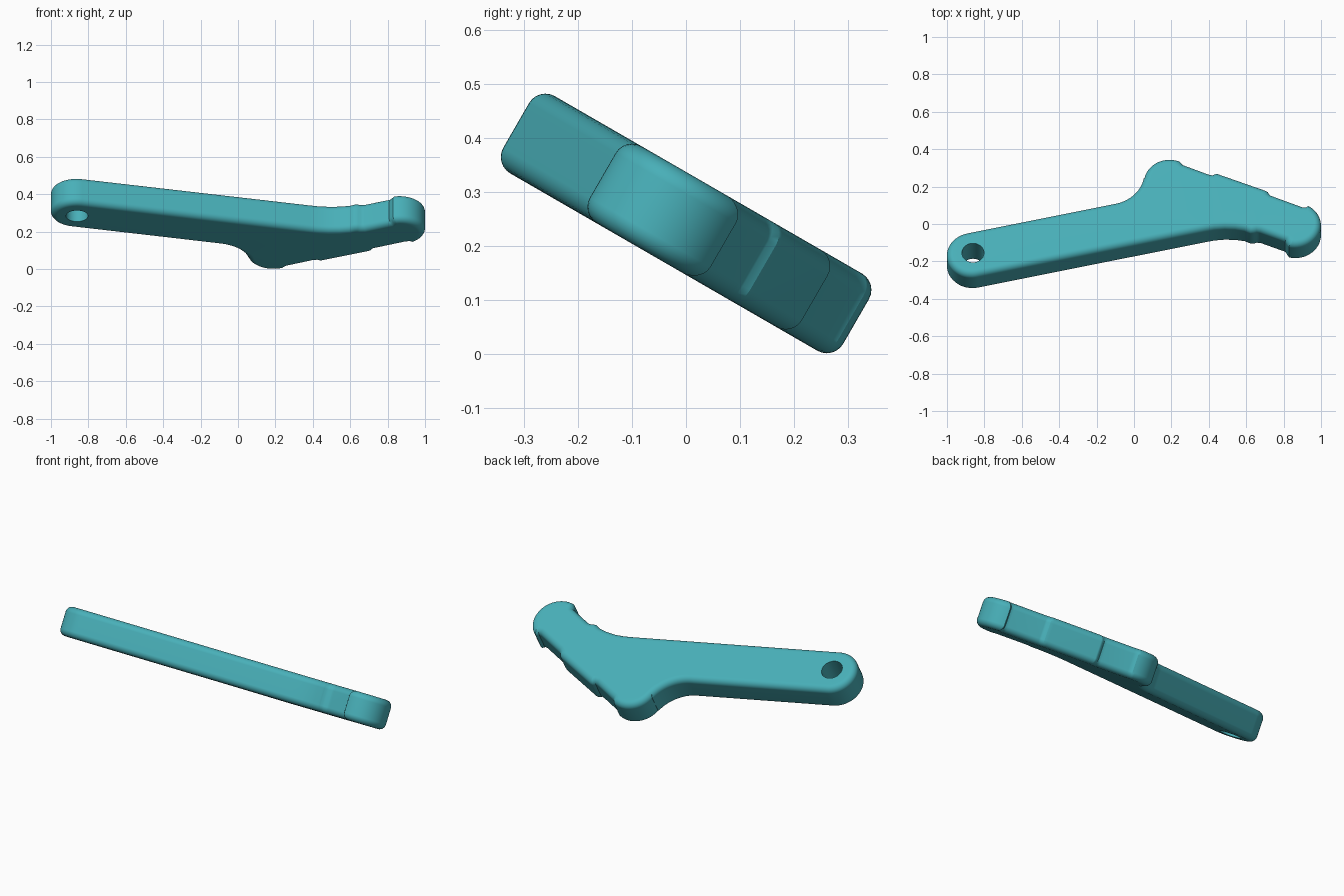
import bpy, bmesh, math
from mathutils import Vector

if "Cube" in bpy.data.objects:
    bpy.data.objects.remove(bpy.data.objects["Cube"])

HALF = 0.0825     # half of the plate thickness
ROUND = 0.035     # edge rounding
STEPS = 6


def arc(cx, cy, r, a0, a1, n):
    return [Vector((cx + r * math.cos(math.radians(a0 + (a1 - a0) * i / n)),
                    cy + r * math.sin(math.radians(a0 + (a1 - a0) * i / n))))
            for i in range(n + 1)]


def path(*pts):
    return [Vector(p) for p in pts]


def inset(pts, d):
    """Move a counter-clockwise outline inwards with mitred corners."""
    out = []
    for i, p in enumerate(pts):
        a = (p - pts[i - 1]).normalized()
        b = (pts[(i + 1) % len(pts)] - p).normalized()
        na, nb = Vector((-a.y, a.x)), Vector((-b.y, b.x))
        out.append(p + (na + nb) * (d / (1 + na.dot(nb))))
    return out


# Outline of the lever, counter-clockwise
outline = (
    arc(-0.864, -0.22, 0.137, 103, 283, 28)                       # pivot end
    + path((0.38, -0.074), (0.43, -0.0635), (0.485, -0.058),      # inner bend
           (0.54, -0.0595), (0.59, -0.067),
           (0.608, -0.075), (0.622, -0.082), (0.642, -0.082),     # small ridge
           (0.657, -0.077), (0.675, -0.078),
           (0.808, -0.133), (0.817, -0.15))
    + arc(0.862, -0.034, 0.138, -104, 60, 26)                     # tip
    + path((0.917, 0.074), (0.90, 0.076),                         # stepped edge
           (0.734, 0.146), (0.724, 0.155), (0.716, 0.170), (0.70, 0.179),
           (0.447, 0.281), (0.435, 0.281), (0.420, 0.273), (0.403, 0.276),
           (0.262, 0.336))
    + arc(0.19, 0.232, 0.137, 66, 170, 18)                        # heel
    + arc(-0.145, 0.292, 0.2, -10, -77, 14)                       # heel fillet
)
hole = arc(-0.861, -0.22, 0.059, 0, 360, 40)[:-1]

bm = bmesh.new()


def ring(pts, w):
    return [bm.verts.new((p.x, p.y, w)) for p in pts]


def bridge(a, b):
    n = len(a)
    for i in range(n):
        j = (i + 1) % n
        bm.faces.new((a[i], a[j], b[j], b[i]))


def loop_edges(vs):
    out = []
    for i in range(len(vs)):
        pair = (vs[i - 1], vs[i])
        out.append(bm.edges.get(pair) or bm.edges.new(pair))
    return out


# Side wall with rounded rims
half = [(ROUND * (1 - math.cos(t)), HALF - ROUND + ROUND * math.sin(t))
        for t in (math.pi / 2 * k / STEPS for k in range(STEPS + 1))]
levels = [(d, -w) for d, w in reversed(half)] + half
rings = [ring(inset(outline, d), w) for d, w in levels]
for a, b in zip(rings, rings[1:]):
    bridge(a, b)

# Pivot hole wall
low, high = ring(hole, -HALF), ring(hole, HALF)
bridge(high, low)

# Flat faces around the hole
for outer, inner, z in ((rings[0], low, -1), (rings[-1], high, 1)):
    bmesh.ops.triangle_fill(bm, use_beauty=True, use_dissolve=False,
                            edges=loop_edges(outer) + loop_edges(inner),
                            normal=(0, 0, z))
bmesh.ops.recalc_face_normals(bm, faces=bm.faces)

mesh = bpy.data.meshes.new("lever")
bm.to_mesh(mesh)
bm.free()
lever = bpy.data.objects.new("lever", mesh)
bpy.context.collection.objects.link(lever)
lever.rotation_euler = (math.radians(-30), 0, 0)
lever.location = (0, -0.005, 0.2445)

teal = bpy.data.materials.new("teal")
teal.diffuse_color = (0.065, 0.43, 0.48, 1)
teal.use_nodes = True
teal.node_tree.nodes["Principled BSDF"].inputs["Base Color"].default_value = teal.diffuse_color
mesh.materials.append(teal)

bpy.context.view_layer.objects.active = lever
lever.select_set(True)
bpy.ops.object.shade_smooth_by_angle(angle=math.radians(30))
normals = lever.modifiers.new("flat_face_normals", 'WEIGHTED_NORMAL')
normals.keep_sharp = True
